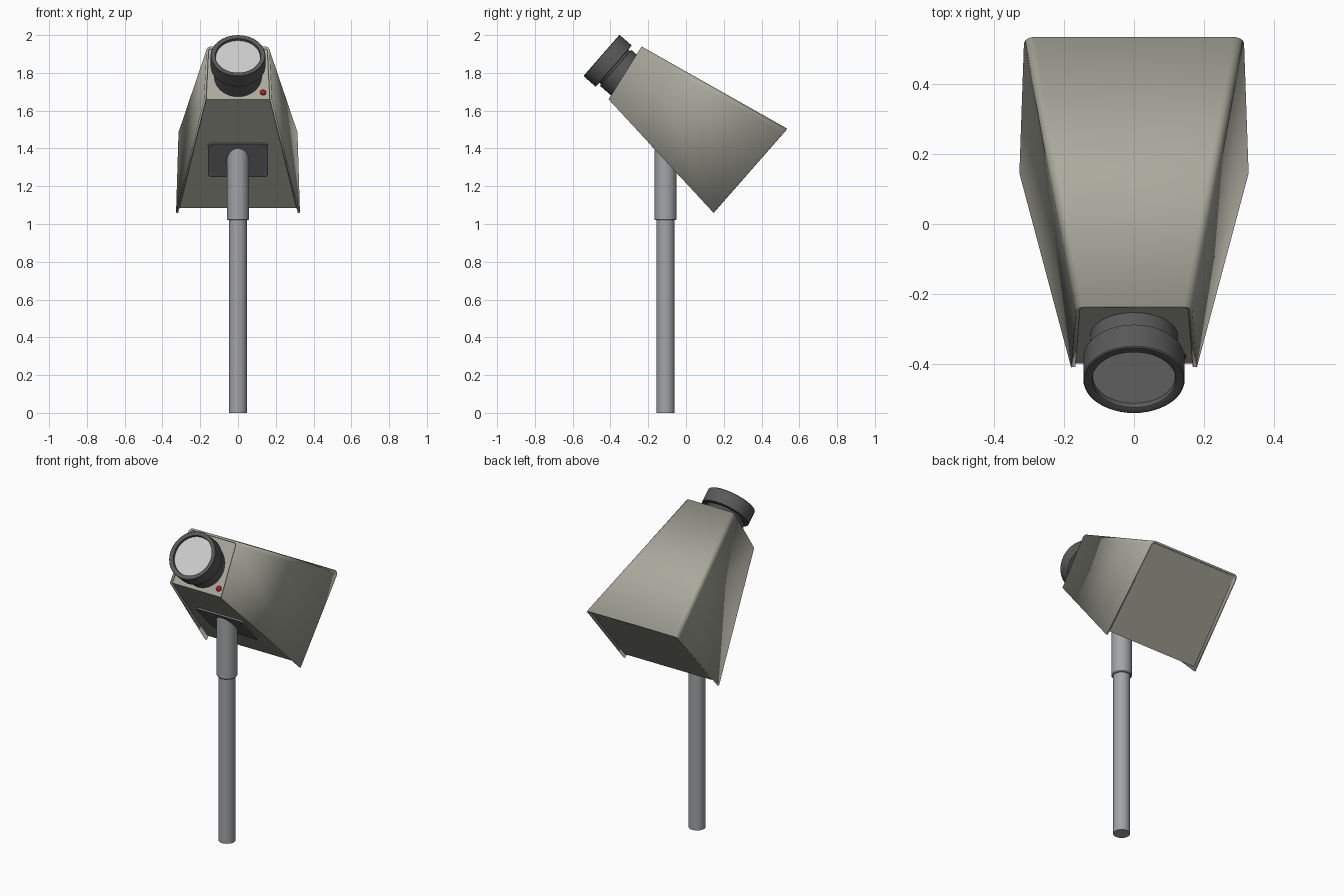
import bpy, bmesh
from math import sin, cos, pi, radians
from mathutils import Vector as V, Matrix

if "Cube" in bpy.data.objects:
    bpy.data.objects.remove(bpy.data.objects["Cube"])


def material(name, r, g, b):
    m = bpy.data.materials.new(name)
    m.diffuse_color = (r, g, b, 1)
    m.use_nodes = True
    m.node_tree.nodes["Principled BSDF"].inputs["Base Color"].default_value = m.diffuse_color
    return m


BEIGE = material("beige_paint", 0.40, 0.40, 0.34)
DARK = material("dark_plastic", 0.10, 0.10, 0.10)
STEEL = material("steel", 0.36, 0.37, 0.39)
PLATE = material("plate_grey", 0.17, 0.17, 0.18)
GLASS = material("glass", 0.6, 0.6, 0.6)
RED = material("red_light", 0.45, 0.01, 0.02)


def finish(name, bm, mat, matrix=Matrix(), smooth=True):
    me = bpy.data.meshes.new(name)
    bm.to_mesh(me)
    bm.free()
    ob = bpy.data.objects.new(name, me)
    bpy.context.collection.objects.link(ob)
    ob.matrix_world = matrix
    me.materials.append(mat)
    if smooth:
        bpy.ops.object.select_all(action='DESELECT')
        ob.select_set(True)
        bpy.context.view_layer.objects.active = ob
        bpy.ops.object.shade_smooth_by_angle(angle=radians(35))
    return ob


def frame(origin, normal):
    """Local z along normal, local x along world x."""
    z = V(normal).normalized()
    x = V((1, 0, 0))
    y = z.cross(x)
    m = Matrix((x, y, z)).transposed().to_4x4()
    m.translation = origin
    return m


def lathe(name, profile, mat, matrix, seg=48):
    """Revolve (radius, height) points; end rings are capped."""
    bm = bmesh.new()
    rings = [[bm.verts.new((r * cos(2 * pi * i / seg), r * sin(2 * pi * i / seg), h))
              for i in range(seg)] for r, h in profile]
    for a, b in zip(rings, rings[1:]):
        for i in range(seg):
            j = (i + 1) % seg
            bm.faces.new((a[i], a[j], b[j], b[i]))
    bm.faces.new(rings[0])
    bm.faces.new(rings[-1])
    bmesh.ops.recalc_face_normals(bm, faces=bm.faces)
    return finish(name, bm, mat, matrix)


def arch(top, bottom, w_top, w_bot, r, n=6):
    """Inverted U with rounded top corners, from right foot to left foot."""
    top, bottom = V((0, *top)), V((0, *bottom))
    length = (bottom - top).length
    down = (bottom - top) / length
    half = [(w_bot, length)]
    half += [(w_top - r + r * cos(a), r - r * sin(a))
             for a in (pi / 2 * i / n for i in range(n + 1))]
    pts = half + [(-x, s) for x, s in reversed(half)]
    return [V((x, 0, 0)) + top + down * s for x, s in pts]


def loft(front, back, closed):
    bm = bmesh.new()
    f = [bm.verts.new(p) for p in front]
    b = [bm.verts.new(p) for p in back]
    n = len(f)
    for i in range(n if closed else n - 1):
        j = (i + 1) % n
        bm.faces.new((b[i], b[j], f[j], f[i]))
    if closed:
        bm.faces.new(f)
        bm.faces.new(b)
        bmesh.ops.recalc_face_normals(bm, faces=bm.faces)
    return bm


# Outer hood: folded sheet over top and sides
hood = finish("hood", loft(arch((-0.235, 1.94), (-0.41, 1.66), 0.167, 0.18, 0.025),
                           arch((0.535, 1.505), (0.145, 1.06), 0.315, 0.328, 0.03), False), BEIGE)
mod = hood.modifiers.new("thickness", 'SOLIDIFY')
mod.thickness = 0.012
mod.offset = -1

# Inner housing, slightly recessed in the hood
finish("housing", loft(arch((-0.231, 1.926), (-0.399, 1.658), 0.158, 0.169, 0.018),
                       arch((0.515, 1.501), (0.150, 1.084), 0.306, 0.317, 0.022), True), BEIGE)

# Lens barrel, rim and glass along the tilted axis
lens = frame((0, -0.4475, 1.8925), (0, -0.753, 0.659))
lathe("lens_barrel", [(0.117, -0.025), (0.120, -0.002), (0.123, 0), (0.142, 0), (0.145, -0.003),
                      (0.145, -0.085), (0.116, -0.087), (0.116, -0.098), (0.126, -0.10),
                      (0.126, -0.26)], DARK, lens)
lathe("lens_glass", [(0.118, -0.03), (0.118, -0.016)], GLASS, lens)

# Status light on the front panel
lathe("status_light", [(0.016, -0.01), (0.016, 0.005), (0.011, 0.011), (0.004, 0.013)], RED,
      frame((0.133, -0.376, 1.695), (0, -0.85, 0.53)), 16)

# Mounting plate under the housing
under = frame((0, -0.100, 1.343), (0, -0.734, -0.679))
bm = bmesh.new()
bmesh.ops.create_cube(bm, size=1, matrix=Matrix.Diagonal((0.32, 0.235, 0.02, 1)))
corners = [e for e in bm.edges if abs((e.verts[0].co - e.verts[1].co).z) > 0.01]
bmesh.ops.bevel(bm, geom=corners, offset=0.018, segments=4, affect='EDGES', profile=0.5)
finish("mounting_plate", bm, PLATE, under)
for i, (sx, sy) in enumerate([(-1, -1), (1, -1), (1, 1), (-1, 1)]):
    lathe(f"plate_screw_{i + 1}", [(0.008, 0), (0.008, 0.012), (0.005, 0.014)], PLATE,
          under @ Matrix.Translation((sx * 0.143, sy * 0.1, 0)), 12)

# Pole and the sleeve that carries the housing
base = Matrix.Translation((0, -0.108, 0))
lathe("pole", [(0.048, 0), (0.048, 1.06)], STEEL, base, 32)
lathe("pole_sleeve", [(0.054, 1.02), (0.058, 1.025), (0.058, 1.42)], STEEL, base, 32)
